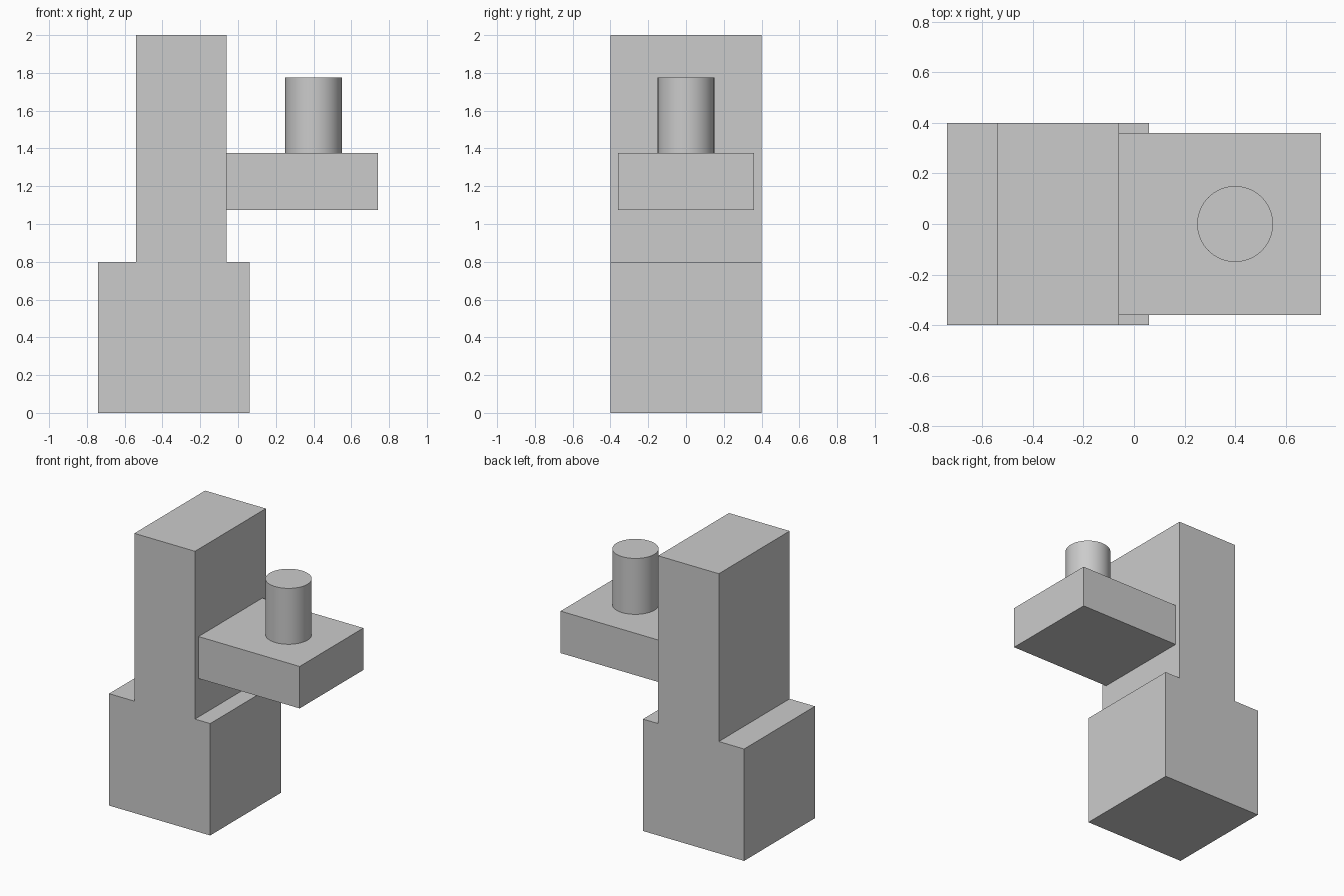
import bpy
import bmesh
import math

cube = bpy.data.objects.get("Cube")
if cube:
    bpy.data.objects.remove(cube, do_unlink=True)

# One plain grey for every part
GREY = (0.6, 0.6, 0.6, 1.0)
grey = bpy.data.materials.new("plain grey")
grey.use_nodes = True
grey.diffuse_color = GREY
grey.node_tree.nodes["Principled BSDF"].inputs["Base Color"].default_value = GREY


def extrude_profile(name, points, direction):
    """Make a solid by sweeping a flat outline along a direction."""
    bm = bmesh.new()
    face = bm.faces.new([bm.verts.new(p) for p in points])
    swept = bmesh.ops.extrude_face_region(bm, geom=[face], use_keep_orig=True)
    moved = [v for v in swept["geom"] if isinstance(v, bmesh.types.BMVert)]
    bmesh.ops.translate(bm, verts=moved, vec=direction)
    bmesh.ops.recalc_face_normals(bm, faces=bm.faces[:])
    mesh = bpy.data.meshes.new(name)
    bm.to_mesh(mesh)
    bm.free()
    mesh.materials.append(grey)
    obj = bpy.data.objects.new(name, mesh)
    bpy.context.collection.objects.link(obj)
    return obj


# Stepped body: wide base with a narrower column, as one solid
half_depth = 0.4
body_outline = [(-0.74, 0), (0.06, 0), (0.06, 0.8), (-0.06, 0.8),
                (-0.06, 2), (-0.54, 2), (-0.54, 0.8), (-0.74, 0.8)]
extrude_profile("body", [(x, -half_depth, z) for x, z in body_outline],
                (0, 2 * half_depth, 0))

# Flat shelf reaching out from the column
shelf_half, shelf_bottom, shelf_top = 0.36, 1.075, 1.375
shelf_outline = [(-0.06, shelf_bottom), (0.74, shelf_bottom),
                 (0.74, shelf_top), (-0.06, shelf_top)]
extrude_profile("shelf", [(x, -shelf_half, z) for x, z in shelf_outline],
                (0, 2 * shelf_half, 0))

# Round post standing on the shelf
sides, radius, post_x = 64, 0.15, 0.4
ring = [(post_x + radius * math.cos(math.tau * i / sides),
         radius * math.sin(math.tau * i / sides), shelf_top)
        for i in range(sides)]
post = extrude_profile("post", ring, (0, 0, 0.4))
bpy.ops.object.select_all(action="DESELECT")
post.select_set(True)
bpy.context.view_layer.objects.active = post
bpy.ops.object.shade_smooth_by_angle(angle=math.radians(30))
